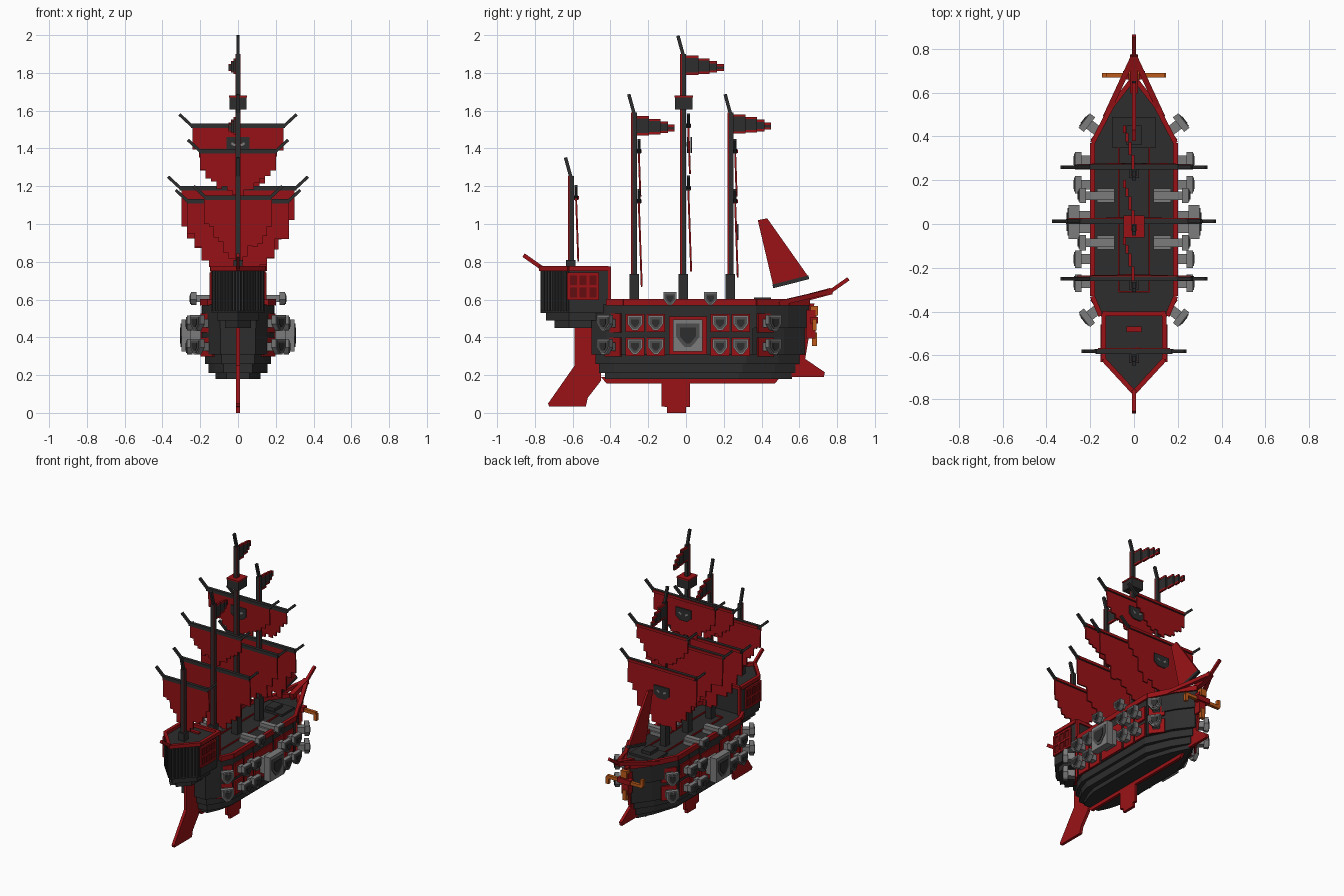
import bpy, bmesh, math, random
from mathutils import Matrix, Vector

random.seed(4)
if "Cube" in bpy.data.objects:
    bpy.data.objects.remove(bpy.data.objects["Cube"])


def material(name, r, g, b):
    m = bpy.data.materials.new(name)
    m.use_nodes = True
    m.diffuse_color = (r, g, b, 1)
    m.node_tree.nodes["Principled BSDF"].inputs["Base Color"].default_value = (r, g, b, 1)
    return m


BLACK = material("charcoal", .026, .026, .026)
RED = material("crimson", .32, .006, .008)
DEEP = material("deep red", .13, .004, .005)
GREY = material("iron grey", .2, .2, .2)
STEEL = material("dark iron", .075, .075, .075)
ORANGE = material("orange", .5, .1, .01)
I = Matrix.Identity(4)
SIDES = [("left", I), ("right", Matrix.Diagonal((-1, 1, 1, 1)))]


def finish(name, bm, mat, M=I):
    bm.transform(M)
    bmesh.ops.recalc_face_normals(bm, faces=bm.faces)
    me = bpy.data.meshes.new(name)
    bm.to_mesh(me)
    bm.free()
    me.materials.append(mat)
    ob = bpy.data.objects.new(name, me)
    bpy.context.collection.objects.link(ob)
    return ob


def box(name, c, size, mat, M=I):
    bm = bmesh.new()
    bmesh.ops.create_cube(bm, size=1, matrix=Matrix.Translation(c) @ Matrix.Diagonal((*size, 1)))
    return finish(name, bm, mat, M)


def beam(name, p, q, w, d, mat, M=I):
    p, q = Vector(p), Vector(q)
    rot = (q - p).to_track_quat('Z', 'Y').to_matrix().to_4x4()
    return box(name, (0, 0, 0), (w, d, (q - p).length), mat,
               M @ Matrix.Translation((p + q) / 2) @ rot)


def prism(name, pts, axis, lo, hi, mat, M=I):
    """Extrude a flat outline along one axis."""
    bm = bmesh.new()
    def place(a, b, t):
        return {'x': (t, a, b), 'y': (a, t, b), 'z': (a, b, t)}[axis]
    face = bm.faces.new([bm.verts.new(place(a, b, lo)) for a, b in pts])
    out = bmesh.ops.extrude_face_region(bm, geom=[face])
    step = Vector(place(0, 0, hi - lo))
    bmesh.ops.translate(bm, vec=step, verts=[v for v in out["geom"] if isinstance(v, bmesh.types.BMVert)])
    return finish(name, bm, mat, M)


def mirrored(half):
    return half + [(-x, y) for x, y in reversed(half) if x]


# Hull: stepped layers sharing one plan outline
def plan(w, ys, yb):
    return [(.5 * w, ys), (.8 * w, ys + .08), (w, ys + .17),
            (w, yb - .28), (.53 * w, yb - .11), (.08 * w, yb)]

for z0, z1, w, ys, yb in [(.18, .21, .12, -.43, .56), (.21, .26, .155, -.46, .58),
                          (.26, .31, .175, -.48, .6), (.31, .45, .187, -.5, .63),
                          (.45, .575, .19, -.5, .65)]:
    prism("hull_layer", mirrored(plan(w, ys, yb)), 'z', z0, z1, BLACK)
rail = plan(.19, -.5, .65)
for side, S in SIDES:
    for a, b in zip(rail[1:], rail[2:]):
        beam("rail_" + side, (*a, .585), (*b, .585), .022, .035, RED, S)
    beam("bow_rail_" + side, (.13, .49, .58), (0, .77, .645), .025, .025, RED, S)
    for y in (-.21, -.1, .12, .235, .35):
        box("hull_seam_" + side, (.19, y, .44), (.006, .008, .25), BLACK, S)
beam("bowsprit", (0, .6, .6), (0, .77, .645), .035, .035, RED)
beam("bowsprit_tip", (0, .76, .64), (0, .86, .71), .018, .02, RED)
box("foredeck", (0, .42, .58), (.2, .14, .02), BLACK)
box("bow_chest", (0, .405, .592), (.07, .09, .04), BLACK)
for s in (-1, 1):
    box("hatch_rail", (s * .07, .03, .578), (.008, .68, .012), RED)
    box("hatch_end", (0, .03 + s * .34, .578), (.14, .008, .012), RED)

# Keel, rudder, fin and ram
thin = [("rudder", [(-.59, .5), (-.59, .25), (-.73, .05), (-.725, .035), (-.53, .035),
                    (-.52, .08), (-.45, .17), (-.45, .3), (-.48, .5)]),
        ("keel", [(-.45, .19), (-.42, .155), (.47, .155), (.5, .19)]),
        ("fin", [(-.13, .17), (-.13, .035), (-.1, .03), (-.1, 0), (0, 0), (0, .03), (.02, .03), (.02, .17)]),
        ("ram", [(.5, .19), (.73, .19), (.735, .215), (.61, .3), (.54, .22)]),
        ("stem", [(.58, .28), (.63, .28), (.68, .58), (.6, .58)])]
for name, pts in thin:
    prism(name, pts, 'x', -.01, .01, RED)

# Stern castle
def castle(k, front=-.41):
    return [(0, -.62 - .15 * k), (.14 * k, -.62), (.14 * k, front), (-.14 * k, front), (-.14 * k, -.62)]

prism("castle", castle(1), 'z', .53, .755, BLACK)
prism("castle_step", castle(.8), 'z', .49, .53, BLACK)
prism("castle_foot", castle(.5), 'z', .45, .49, BLACK)
for side, S in SIDES:
    corner, point, fore = Vector((.138, -.62, 0)), Vector((0, -.77, 0)), Vector((.138, -.41, 0))
    up = Vector((0, 0, .765))
    beam("castle_rail_" + side, corner + up, point + up, .022, .025, RED, S)
    beam("castle_rail_" + side, corner + up, fore + up, .022, .025, RED, S)
    for i in range(9):
        p = corner.lerp(point, (i + .5) / 9)
        beam("castle_plank_" + side, p + Vector((0, 0, .54)), p + Vector((0, 0, .75)), .01, .01, BLACK, S)
    box("castle_post_" + side, (.135, -.405, .675), (.02, .015, .2), RED, S)
    # Gallery windows
    box("window_panel_" + side, (.142, -.545, .67), (.008, .17, .145), DEEP, S)
    for i in range(4):
        box("window_bar_" + side, (.146, -.622 + i * .0515, .67), (.012, .014, .145), RED, S)
    for i in range(3):
        box("window_sill_" + side, (.146, -.545, .605 + i * .065), (.012, .17, .014), RED, S)
box("castle_rail_front", (0, -.41, .765), (.28, .02, .022), RED)
box("castle_door_trim", (0, -.48, .759), (.07, .025, .012), RED)
beam("stern_spike", (0, -.76, .765), (0, -.86, .835), .016, .022, RED)


# Cannons: red port, barrel and shield shaped muzzle pointing along local +x
def shield(r):
    return [(-r, r), (r, r), (r, -.1 * r), (.5 * r, -.75 * r), (.25 * r, -r),
            (-.25 * r, -r), (-.5 * r, -.75 * r), (-r, -.1 * r)]

def cannon(side, M, r, length, port=True):
    if port:
        box("gun_port_" + side, (.002, 0, 0), (.014, r * 2.5, r * 2.4), RED, M)
    box("gun_barrel_" + side, (length / 2, 0, 0), (length, r * 1.1, r * 1.1), GREY, M)
    prism("gun_muzzle_" + side, shield(r), 'x', length - .03, length, GREY, M)
    prism("gun_ring_" + side, shield(r * .8), 'x', length, length + .004, STEEL, M)
    prism("gun_bore_" + side, shield(r * .5), 'x', length + .004, length + .007, BLACK, M)

for side, S in SIDES:
    for z in (.475, .35):
        for y in (-.27, -.16, .18, .29):
            cannon(side, S @ Matrix.Translation((.19, y, z)), .04, .08)
        for x, y, a in ((.16, .42, 38), (.16, -.385, -38)):
            cannon(side, S @ Matrix.Translation((x, y, z)) @ Matrix.Rotation(math.radians(a), 4, 'Z'), .042, .085)
    for y in (-.085, .13):
        cannon(side, S @ Matrix.Translation((.09, y, .605)), .035, .16, False)
        box("gun_carriage_" + side, (.13, y, .585), (.08, .065, .03), GREY, S)
    # Great gun amidships
    box("great_port_" + side, (.192, .01, .41), (.014, .2, .2), RED, S)
    box("great_barrel_" + side, (.225, .01, .41), (.07, .1, .11), GREY, S)
    box("great_muzzle_" + side, (.275, .01, .41), (.05, .155, .17), GREY, S)
    prism("great_ring_" + side, shield(.062), 'x', 0, .004, STEEL, S @ Matrix.Translation((.3, .01, .41)))
    prism("great_bore_" + side, shield(.042), 'x', .004, .008, BLACK, S @ Matrix.Translation((.3, .01, .41)))

# Figurehead with spread arms
box("figure_body", (0, .66, .47), (.05, .05, .15), RED)
box("figure_head", (0, .68, .54), (.045, .04, .05), ORANGE)
box("figure_chest", (0, .68, .49), (.1, .04, .035), RED)
box("figure_arms", (0, .68, .485), (.28, .022, .022), ORANGE)
box("figure_hand_up", (-.135, .68, .51), (.022, .022, .05), ORANGE)
box("figure_hand_down", (.135, .68, .46), (.022, .022, .05), ORANGE)
box("figure_tail", (0, .68, .39), (.03, .025, .07), ORANGE)


# Masts, flags, yards and ragged sails
def mast(y, z0, z1, base):
    box("mast", (0, y, (z0 + z1 - .1) / 2), (.022, .032, z1 - .1 - z0), BLACK)
    box("mast_stripe", (0, y - .011, (z0 + z1 - .1) / 2), (.026, .008, z1 - .1 - z0), RED)
    beam("mast_tip", (0, y, z1 - .105), (0, y - .028, z1 - .003), .016, .018, BLACK)
    box("mast_base", (0, y, z0 + base / 2), (.045, .05, base), BLACK)

def flag(y, z):
    at = y + .01
    for i, (length, h) in enumerate([(.07, .09), (.06, .07), (.04, .05), (.035, .025)]):
        x = -.005 - .013 * i
        box("flag_panel", (x, at + length / 2, z - .004 * i), (.012, length, h), BLACK)
        for s in (-1, 1):
            box("flag_trim", (x, at + length / 2, z - .004 * i + s * h / 2), (.014, length, .012), RED)
        at += length

def sail(y, z, w, bottom, yard):
    n = 14
    pts = [(w, z), (-w, z)]
    for i in range(n):
        x0, x1 = -w + 2 * w * i / n, -w + 2 * w * (i + 1) / n
        u = abs(x0 + x1) / 2 / w
        b = bottom + (z - bottom) * (.6 * u ** 1.6 + random.uniform(0, .16))
        pts += [(x0, b), (x1, b)]
    M = Matrix.Translation((0, y, z)) @ Matrix.Rotation(math.radians(2), 4, 'X') @ Matrix.Translation((0, 0, -z))
    prism("sail", pts, 'y', -.005, .005, RED, M)
    box("yard", (0, y, z), (2 * (yard - .06), .022, .024), BLACK)
    box("yard_trim", (0, y + .012, z), (2 * (yard - .07), .006, .018), RED)
    for side, S in SIDES:
        beam("yard_tip_" + side, (yard - .065, y, z), (yard, y, z + .06), .016, .016, BLACK, S)

def sail_mark(y, z):
    prism("sail_mark", [(-.06, .04), (.06, .04), (.06, -.02), (.03, -.045), (-.03, -.045), (-.06, -.02)],
          'y', -.004, .004, BLACK, Matrix.Translation((0, y, z)))
    for s in (-1, 1):
        beam("sail_mark_eye", (s * .035, y, z + .008), (s * .015, y, z - .004), .01, .012, GREY)

mast(-.015, .575, 2.0, .16)
mast(-.275, .575, 1.69, .16)
mast(.235, .575, 1.69, .16)
mast(-.61, .755, 1.355, .055)
flag(-.015, 1.84)
flag(-.275, 1.52)
flag(.235, 1.53)
box("crows_nest", (0, -.012, 1.64), (.09, .095, .065), BLACK)
box("crows_nest_rim", (0, -.012, 1.674), (.096, .1, .01), RED)
sail(.012, 1.52, .24, 1.23, .31)
sail(.012, 1.19, .3, .72, .37)
for y in (-.25, .26):
    sail(y, 1.385, .2, 1.13, .265)
    sail(y, 1.12, .27, .66, .33)
sail(-.582, 1.14, .18, .79, .235)
for y in (.028, .008):
    sail_mark(y, 1.42)
sail_mark(.273, .96)

# Jib with dark lower hem
prism("jib", [(.38, 1.02), (.43, 1.03), (.645, .725), (.46, .68)], 'x', -.008, .008, RED)
beam("jib_hem", (0, .46, .67), (0, .65, .718), .02, .02, BLACK)
